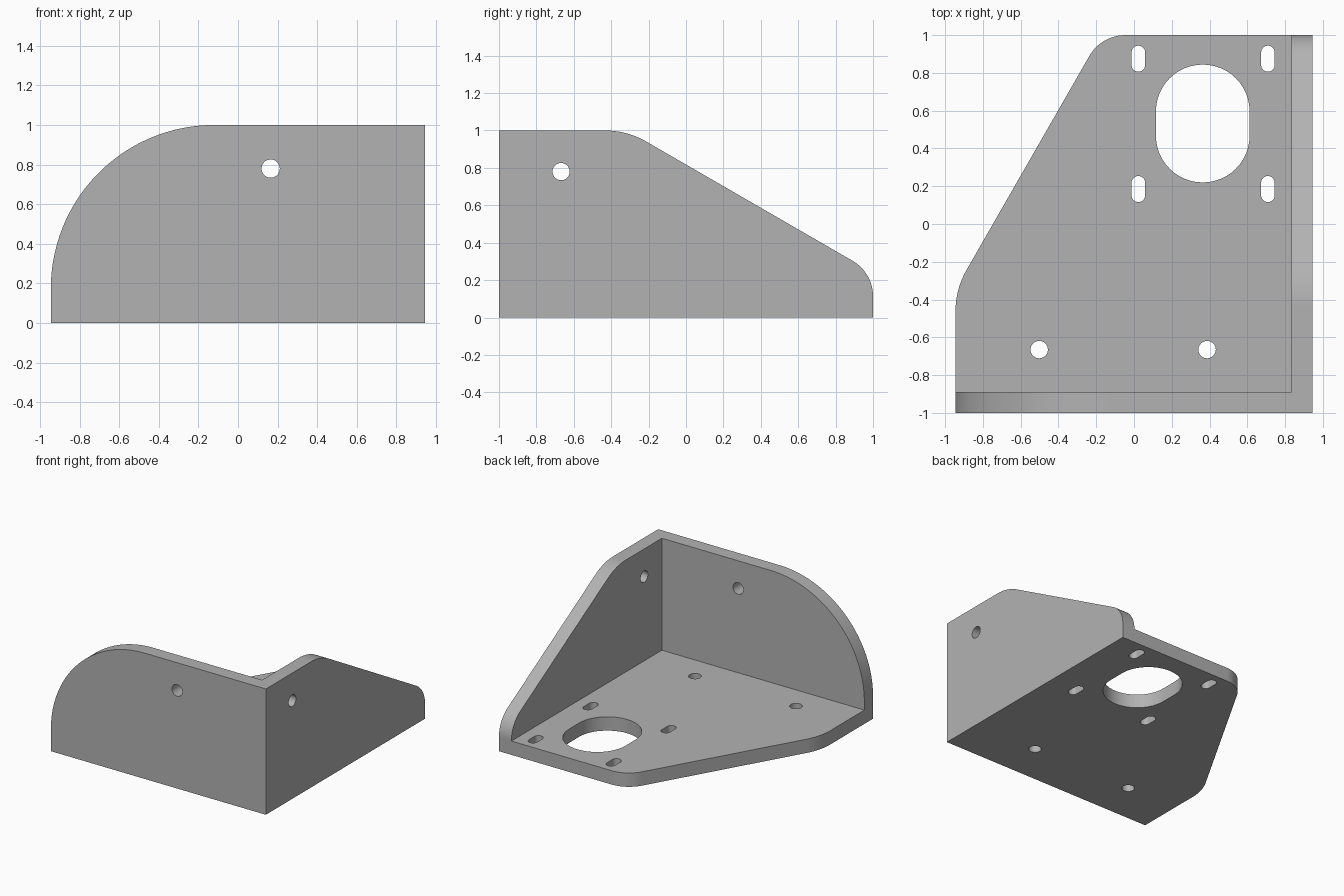
import bpy, bmesh, math
from mathutils import Vector, Matrix

if "Cube" in bpy.data.objects:
    bpy.data.objects.remove(bpy.data.objects["Cube"], do_unlink=True)

W, T = 0.945, 0.11          # half width, sheet thickness

grey = bpy.data.materials.new("plain grey")
grey.use_nodes = True
colour = (0.448, 0.448, 0.448, 1)
grey.diffuse_color = colour
grey.node_tree.nodes["Principled BSDF"].inputs["Base Color"].default_value = colour

# Plane frames: profile (u, v) and extrusion direction to world axes
FLAT = Matrix.Identity(3)
FRONT = Matrix(((1, 0, 0), (0, 0, 1), (0, 1, 0)))   # u=x, v=z, depth=y
SIDE = Matrix(((0, 0, 1), (1, 0, 0), (0, 1, 0)))    # u=y, v=z, depth=x


def rounded(corners, steps=24):
    """Outline from (u, v, radius) corners, each rounded by a tangent arc."""
    pts = []
    for i, (u, v, r) in enumerate(corners):
        p = Vector((u, v))
        if r == 0:
            pts.append(p)
            continue
        a = (Vector(corners[i - 1][:2]) - p).normalized()
        b = (Vector(corners[(i + 1) % len(corners)][:2]) - p).normalized()
        half = a.angle(b) / 2
        centre = p + (a + b).normalized() * r / math.sin(half)
        start = p + a * r / math.tan(half) - centre
        end = p + b * r / math.tan(half) - centre
        sweep = math.atan2(start.cross(end), start.dot(end))
        for k in range(steps + 1):
            t = sweep * k / steps
            pts.append(centre + Matrix.Rotation(t, 2) @ start)
    return pts


def slot(u, v, r, straight=0, steps=24):
    """Round hole outline, stretched along v by a straight part."""
    pts = []
    for side in (0, 1):
        off = straight if side == 0 else -straight
        for k in range(steps + (1 if straight else 0)):
            t = math.pi * (side + k / steps)
            pts.append(Vector((u + r * math.cos(t), v + off + r * math.sin(t))))
    return pts


def slab(name, outline, frame, low, high):
    bm = bmesh.new()
    face = bm.faces.new([bm.verts.new(frame @ Vector((p.x, p.y, low))) for p in outline])
    out = bmesh.ops.extrude_face_region(bm, geom=[face])
    verts = [g for g in out["geom"] if isinstance(g, bmesh.types.BMVert)]
    bmesh.ops.translate(bm, verts=verts, vec=frame @ Vector((0, 0, high - low)))
    bmesh.ops.recalc_face_normals(bm, faces=bm.faces)
    mesh = bpy.data.meshes.new(name)
    bm.to_mesh(mesh)
    bm.free()
    mesh.materials.append(grey)
    obj = bpy.data.objects.new(name, mesh)
    bpy.context.collection.objects.link(obj)
    return obj


def combine(target, tool, operation):
    mod = target.modifiers.new(operation.lower(), "BOOLEAN")
    mod.operation, mod.solver, mod.object = operation, "EXACT", tool
    bpy.context.view_layer.objects.active = target
    bpy.ops.object.modifier_apply(modifier=mod.name)
    bpy.data.objects.remove(tool, do_unlink=True)


# Base plate and two upright walls
bracket = slab("corner_bracket", rounded([
    (-W, -1, 0), (W, -1, 0), (W, 1, 0), (-0.173, 1, 0.22), (-W, -0.345, 0.44)]),
    FLAT, 0, T)
front_wall = slab("front_wall", rounded([
    (-W, 0, 0), (W, 0, 0), (W, 1, 0), (-W, 1, 0.825)], 48), FRONT, -1, T - 1)
side_wall = slab("side_wall", rounded([
    (-1, 0, 0), (1, 0, 0), (1, 0.24, 0.22), (-0.315, 1, 0.44), (-1, 1, 0)]),
    SIDE, W - T, W)
combine(bracket, front_wall, "UNION")
combine(bracket, side_wall, "UNION")

# Merge the coplanar faces left at the joints
bm = bmesh.new()
bm.from_mesh(bracket.data)
bmesh.ops.remove_doubles(bm, verts=bm.verts, dist=0.0001)
bmesh.ops.dissolve_limit(bm, angle_limit=0.002, verts=bm.verts, edges=bm.edges)
bm.to_mesh(bracket.data)
bm.free()

# Holes: large opening, four adjusting slots, screw holes
holes = [(slot(0.364, 0.532, 0.248, 0.064), FLAT, -0.1, 0.2)]
for x in (0.023, 0.709):
    for y in (0.185, 0.875):
        holes.append((slot(x, y, 0.036, 0.033), FLAT, -0.1, 0.2))
for x in (-0.502, 0.387):
    holes.append((slot(x, -0.665, 0.046), FLAT, -0.1, 0.2))
holes.append((slot(0.165, 0.78, 0.046), FRONT, -1.1, -0.8))
holes.append((slot(-0.668, 0.78, 0.046), SIDE, 0.75, 1.05))
for outline, frame, low, high in holes:
    cutter = slab("hole_cutter", outline, frame, low, high)
    cutter.hide_render = True
    combine(bracket, cutter, "DIFFERENCE")

# Smooth rounded edges, crisp corners
bpy.ops.object.select_all(action="DESELECT")
bracket.select_set(True)
bpy.context.view_layer.objects.active = bracket
bpy.ops.object.shade_smooth_by_angle(angle=math.radians(25))
